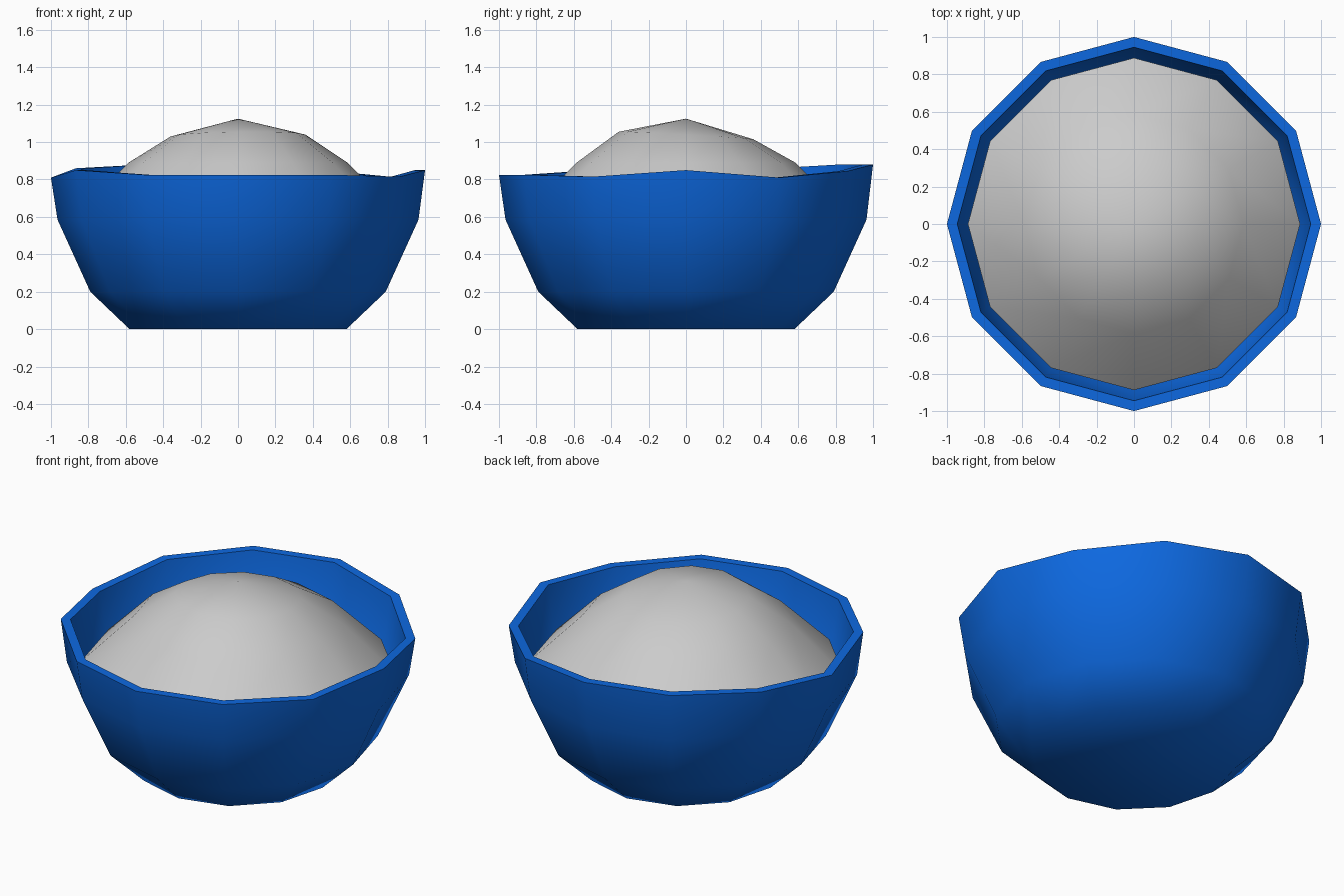
import bpy, bmesh, math

if "Cube" in bpy.data.objects:
    bpy.data.objects.remove(bpy.data.objects["Cube"])

SIDES = 12


def lathe(name, profile, offset, cap_start, cap_end, sharp=()):
    """Revolve (radius, z) rings into a 12-sided surface; offset(ring, side) shifts z."""
    bm = bmesh.new()
    rings = []
    for i, (r, z) in enumerate(profile):
        rings.append([bm.verts.new((r * math.cos(math.tau * k / SIDES),
                                    r * math.sin(math.tau * k / SIDES),
                                    z + offset(i, k))) for k in range(SIDES)])
    for a, b in zip(rings, rings[1:]):
        for k in range(SIDES):
            n = (k + 1) % SIDES
            bm.faces.new((a[k], a[n], b[n], b[k]))
    if cap_start:
        bm.faces.new(rings[0][::-1])
    if cap_end == "flat":
        bm.faces.new(rings[-1])
    elif cap_end is not None:
        tip = bm.verts.new((0, 0, cap_end))
        for k in range(SIDES):
            bm.faces.new((rings[-1][k], rings[-1][(k + 1) % SIDES], tip))
    for f in bm.faces:
        f.smooth = True
    for i in sharp:
        for k in range(SIDES):
            bm.edges.get((rings[i][k], rings[i][(k + 1) % SIDES])).smooth = False
    mesh = bpy.data.meshes.new(name)
    bm.to_mesh(mesh)
    bm.free()
    obj = bpy.data.objects.new(name, mesh)
    bpy.context.collection.objects.link(obj)
    return obj


# Bowl: outer wall, uneven rim, inner wall and floor
rim = [0.85, 0.81, 0.845, 0.88, 0.88, 0.86, 0.81, 0.85, 0.825, 0.825, 0.825, 0.815]
bowl_profile = [(0.58, 0), (0.79, 0.20), (0.965, 0.585), (1.0, 0),
                (0.945, 0), (0.907, 0.585), (0.74, 0.235), (0.555, 0.055)]
bowl = lathe("bowl", bowl_profile, lambda i, k: rim[k] if i in (3, 4) else 0,
             True, "flat", sharp=(3, 4))
blue = bpy.data.materials.new("blue_glaze")
blue.diffuse_color = (0.004, 0.14, 0.75, 1)
blue.use_nodes = True
blue.node_tree.nodes["Principled BSDF"].inputs["Base Color"].default_value = blue.diffuse_color
bowl.data.materials.append(blue)

# Filling: domed mound with a slightly uneven upper ring
def lump(i, k):
    a = math.tau * k / SIDES
    return 0.005 * math.cos(a) - 0.02 * math.sin(a) if i == 2 else 0

lathe("rice_mound", [(0.888, 0.59), (0.585, 0.89), (0.36, 1.035)], lump, False, 1.125)
